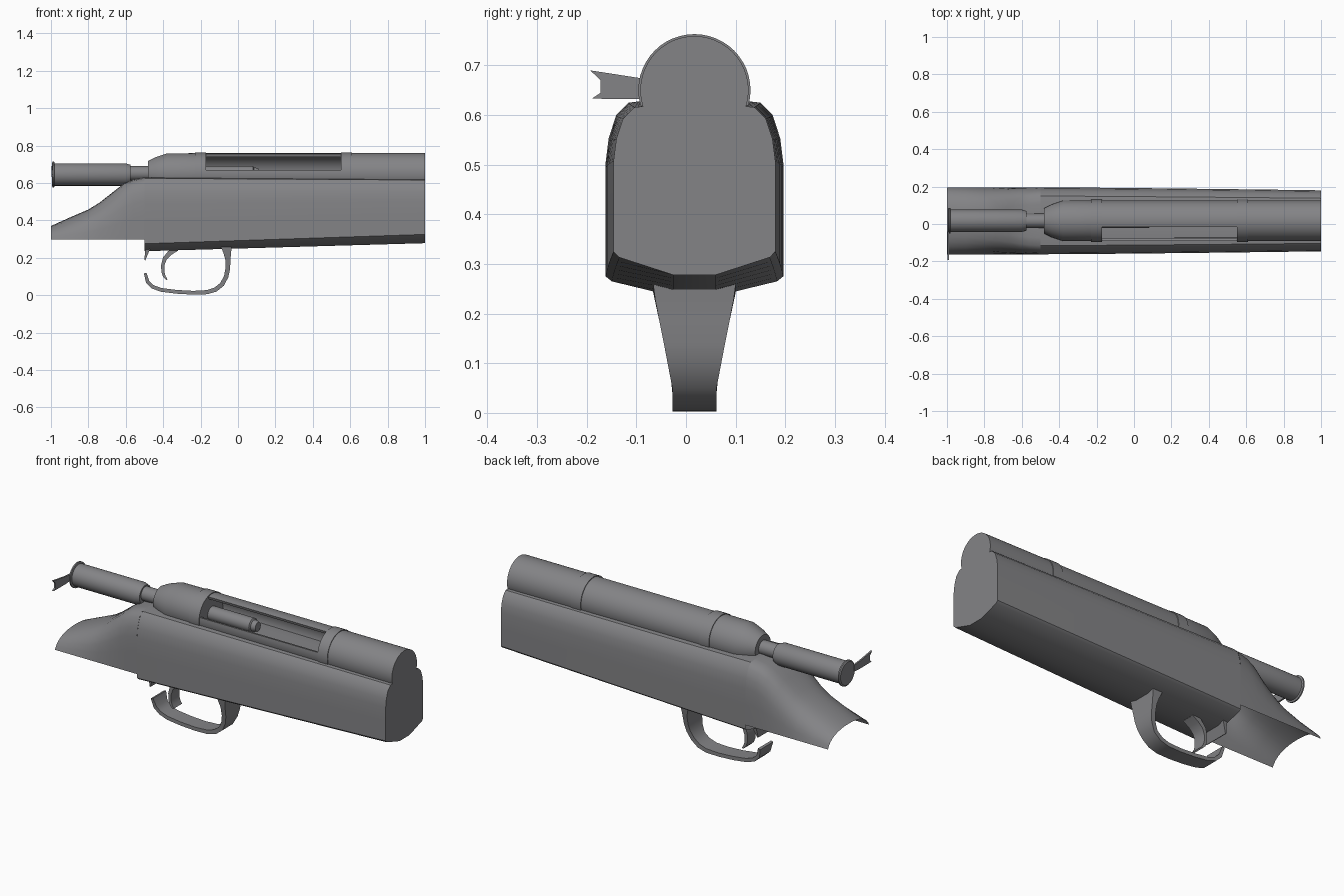
import bpy, bmesh, math
from mathutils import Vector

if "Cube" in bpy.data.objects:
    bpy.data.objects.remove(bpy.data.objects["Cube"], do_unlink=True)

MID = 0.017      # centre line of the model in y
AXIS = 0.65      # height of the barrel axis

grey = bpy.data.materials.new("gunmetal_grey")
grey.use_nodes = True
GREY = (0.23, 0.23, 0.24, 1)
grey.diffuse_color = GREY
grey.node_tree.nodes["Principled BSDF"].inputs["Base Color"].default_value = GREY


def loft(name, sections, closed=True, caps=(True, True), angle=35):
    """Skin a row of equal-length point rings."""
    bm = bmesh.new()
    rings = [[bm.verts.new(p) for p in s] for s in sections]
    n = len(rings[0])
    for a, b in zip(rings, rings[1:]):
        for i in range(n if closed else n - 1):
            j = (i + 1) % n
            bm.faces.new((a[i], a[j], b[j], b[i]))
    for ring, wanted in zip((rings[0], rings[-1]), caps):
        if wanted:
            bm.faces.new(ring)
    bmesh.ops.recalc_face_normals(bm, faces=bm.faces)
    mesh = bpy.data.meshes.new(name)
    bm.to_mesh(mesh)
    bm.free()
    mesh.materials.append(grey)
    obj = bpy.data.objects.new(name, mesh)
    bpy.context.collection.objects.link(obj)
    bpy.ops.object.select_all(action="DESELECT")
    obj.select_set(True)
    bpy.context.view_layer.objects.active = obj
    bpy.ops.object.shade_smooth_by_angle(angle=math.radians(angle))
    return obj


def arc(x, r, start=0, stop=360, steps=48, z=AXIS):
    pts = []
    for i in range(steps):
        t = math.radians(start + (stop - start) * i / (steps if stop - start == 360 else steps - 1))
        pts.append((x, MID + r * math.cos(t), z + r * math.sin(t)))
    return pts


def turned(name, profile, z=AXIS):
    return loft(name, [arc(x, r, z=z) for x, r in profile])


def mix(a, b, t):
    return a + (b - a) * t


# Half outlines of the stock, as fractions of half width and height
SQUARE = [(1, 0), (1, .35), (1, .62), (.965, .77), (.88, .91), (.74, .985), (.5, 1), (.25, 1)]
ROUND = [(1, 0), (.95, .22), (.88, .42), (.77, .62), (.63, .78), (.47, .89), (.3, .96), (.15, .99)]


def stock_section(x, half, low, top, roundness, chin=None):
    side = [(mix(a[0], b[0], roundness), mix(a[1], b[1], roundness))
            for a, b in zip(SQUARE, ROUND)]
    outline = side + [(0, 1)] + [(-u, v) for u, v in reversed(side)]
    pts = [(x, MID + u * half, mix(low, top, v)) for u, v in outline]
    if chin is not None:
        drop = mix(low, chin, .25)
        pts += [(x, MID - half * .93, drop), (x, MID - .043, chin),
                (x, MID + .043, chin), (x, MID + half * .93, drop)]
    return pts


# Stock body, closed at the front
body = []
for i in range(7):
    t = i / 6
    body.append(stock_section(mix(-.5, 1, t), mix(.179, .163, t ** 1.3), mix(.275, .325, t),
                              mix(.63, .62, t), 0, mix(.235, .278, t)))
loft("stock_body", body, caps=(False, True))

# Wrist, an open hood sloping down to the rear
slope = [(-1, .37, 1), (-.9, .415, .9), (-.8, .458, .75), (-.74, .495, .6),
         (-.67, .55, .4), (-.61, .597, .2), (-.56, .618, .08), (-.5, .63, 0)]
loft("stock_wrist", [stock_section(x, .179, .297, z, r) for x, z, r in slope],
     closed=False, caps=(False, False), angle=60)

# Receiver and barrel
turned("receiver_tail", [(-.48, .068), (-.44, .088), (-.38, .108), (-.23, .109)])
for label, x in (("rear", -.23), ("front", .55)):
    turned(label + "_receiver_ring", [(x, .113), (x + .06, .113)])
turned("barrel", [(.61, .109), (1, .109)])

# Receiver wall, open on one upper side as the loading port
wall = [arc(x, .109, -190, 107) + arc(x, .094, -190, 107)[::-1] for x in (-.17, .55)]
loft("receiver_wall", wall)

# Bolt: rear sleeve, neck and rod reaching into the port
turned("bolt_sleeve", [(-.985, .06), (-.6, .06), (-.575, .052), (-.575, .04)], z=.645)
turned("bolt_flange", [(-.995, .062), (-.99, .069), (-.983, .069), (-.98, .06)], z=.645)
turned("bolt_rod", [(-.58, .038), (.08, .038), (.085, .03), (.095, .03), (.11, .024)], z=.652)

# Thin notched stub of the bolt handle
stub = [(-.04, .635), (-.09, .632), (-.19, .633), (-.172, .645), (-.172, .67), (-.193, .69), (-.09, .674), (-.04, .67)]
loft("bolt_handle_stub", [[(x, y, z) for y, z in stub] for x in (-.997, -.988)])


def guard_half_width(z):
    return mix(.044, .084, min(1, max(0, (z - .055) / .195)))


def ribbon(name, path, half_width):
    """Bent strip following (x, z, thickness) points."""
    rows = []
    for i, (x, z, thick) in enumerate(path):
        a, b = path[max(i - 1, 0)], path[min(i + 1, len(path) - 1)]
        d = Vector((b[0] - a[0], b[1] - a[1])).normalized()
        n = Vector((-d.y, d.x)) * thick / 2
        w = half_width(z)
        rows.append([(x + s * n.x, MID + k * w, z + s * n.y)
                     for s, k in ((1, 1), (1, -1), (-1, -1), (-1, 1))])
    loft(name, rows, angle=40)


# Trigger guard, its rear stub and the trigger
ribbon("trigger_guard", [
    (-.062, .262, .06), (-.057, .225, .04), (-.054, .19, .028), (-.055, .14, .025),
    (-.063, .1, .024), (-.085, .058, .024), (-.12, .03, .024), (-.165, .016, .022),
    (-.24, .013, .02), (-.33, .018, .02), (-.41, .028, .02), (-.455, .044, .02),
    (-.483, .07, .02), (-.496, .118, .014)], guard_half_width)
ribbon("guard_rear_stub", [(-.482, .25, .025), (-.49, .22, .016), (-.498, .187, .005)],
       guard_half_width)
ribbon("trigger", [
    (-.33, .25, .03), (-.365, .225, .026), (-.392, .195, .022), (-.402, .16, .018),
    (-.402, .125, .016), (-.394, .1, .014), (-.38, .083, .008)], lambda z: .036)
